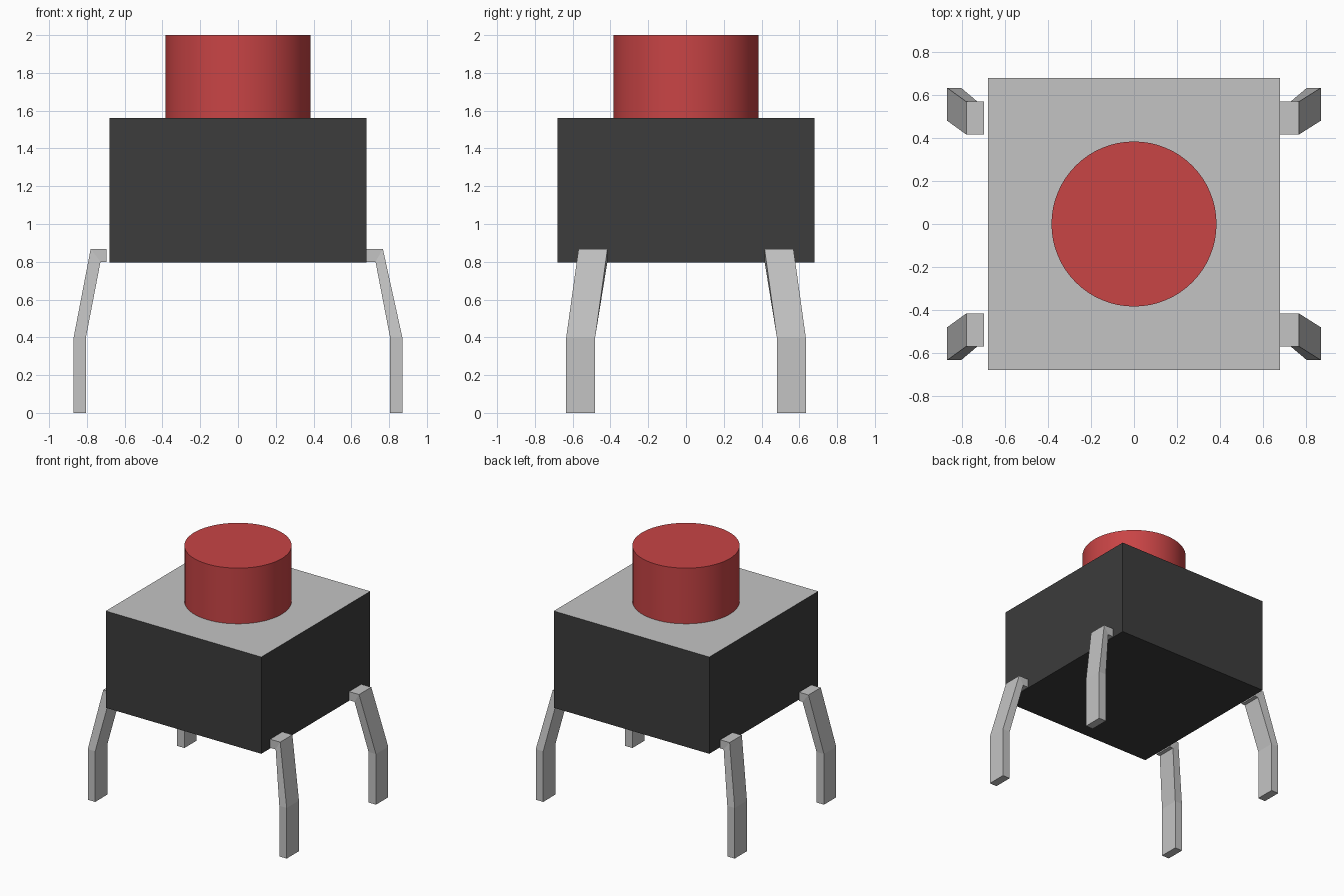
import bpy, bmesh, math

if "Cube" in bpy.data.objects:
    bpy.data.objects.remove(bpy.data.objects["Cube"], do_unlink=True)


def material(name, rgb):
    mat = bpy.data.materials.new(name)
    mat.use_nodes = True
    color = (*rgb, 1.0)
    mat.diffuse_color = color
    mat.node_tree.nodes["Principled BSDF"].inputs["Base Color"].default_value = color
    return mat


def add_object(name, bm, *mats):
    bmesh.ops.recalc_face_normals(bm, faces=bm.faces)
    mesh = bpy.data.meshes.new(name)
    bm.to_mesh(mesh)
    bm.free()
    for mat in mats:
        mesh.materials.append(mat)
    obj = bpy.data.objects.new(name, mesh)
    bpy.context.collection.objects.link(obj)
    return obj


black = material("black_plastic", (0.045, 0.045, 0.045))
metal = material("light_grey_metal", (0.55, 0.55, 0.55))
red = material("red_plastic", (0.58, 0.058, 0.06))

# Housing: black box with a grey upper face
bm = bmesh.new()
bmesh.ops.create_cube(bm, size=1)
bmesh.ops.scale(bm, vec=(1.36, 1.36, 0.765), verts=bm.verts)
bmesh.ops.translate(bm, vec=(0, 0, 1.1775), verts=bm.verts)
bm.normal_update()
for face in bm.faces:
    face.material_index = 1 if face.normal.z > 0.5 else 0
add_object("housing", bm, black, metal)

# Round push button
bm = bmesh.new()
bmesh.ops.create_cone(bm, cap_ends=True, segments=64, radius1=0.384,
                      radius2=0.384, depth=0.44)
bmesh.ops.translate(bm, vec=(0, 0, 1.78), verts=bm.verts)
button = add_object("button", bm, red)
bpy.ops.object.select_all(action="DESELECT")
button.select_set(True)
bpy.context.view_layer.objects.active = button
bpy.ops.object.shade_smooth_by_angle(angle=math.radians(30))


# Bent legs: rectangular sections lofted from the housing to the foot
def leg(name, side_x, side_y, root, shoulder):
    # outer (x, z), inner (x, z), outward y shift
    sections = [
        ((root, 0.868), (root, 0.80), 0.0),
        ((shoulder, 0.868), (0.728, 0.80), 0.0),
        ((0.87, 0.40), (0.805, 0.40), 0.065),
        ((0.87, 0.0), (0.805, 0.0), 0.065),
    ]
    bm = bmesh.new()
    rings = []
    for outer, inner, shift in sections:
        near, far = 0.416 + shift, 0.569 + shift
        corners = [(outer, near), (outer, far), (inner, far), (inner, near)]
        rings.append([bm.verts.new((side_x * p[0], side_y * y, p[1]))
                      for p, y in corners])
    for a, b in zip(rings, rings[1:]):
        for i in range(4):
            j = (i + 1) % 4
            bm.faces.new((a[i], a[j], b[j], b[i]))
    bm.faces.new(rings[0])
    bm.faces.new(rings[-1])
    add_object(name, bm, metal)


for y_name, sy in (("front", -1), ("back", 1)):
    leg(y_name + "_left_leg", 1, sy, 0.68, 0.767)
    leg(y_name + "_right_leg", -1, sy, 0.697, 0.78)
